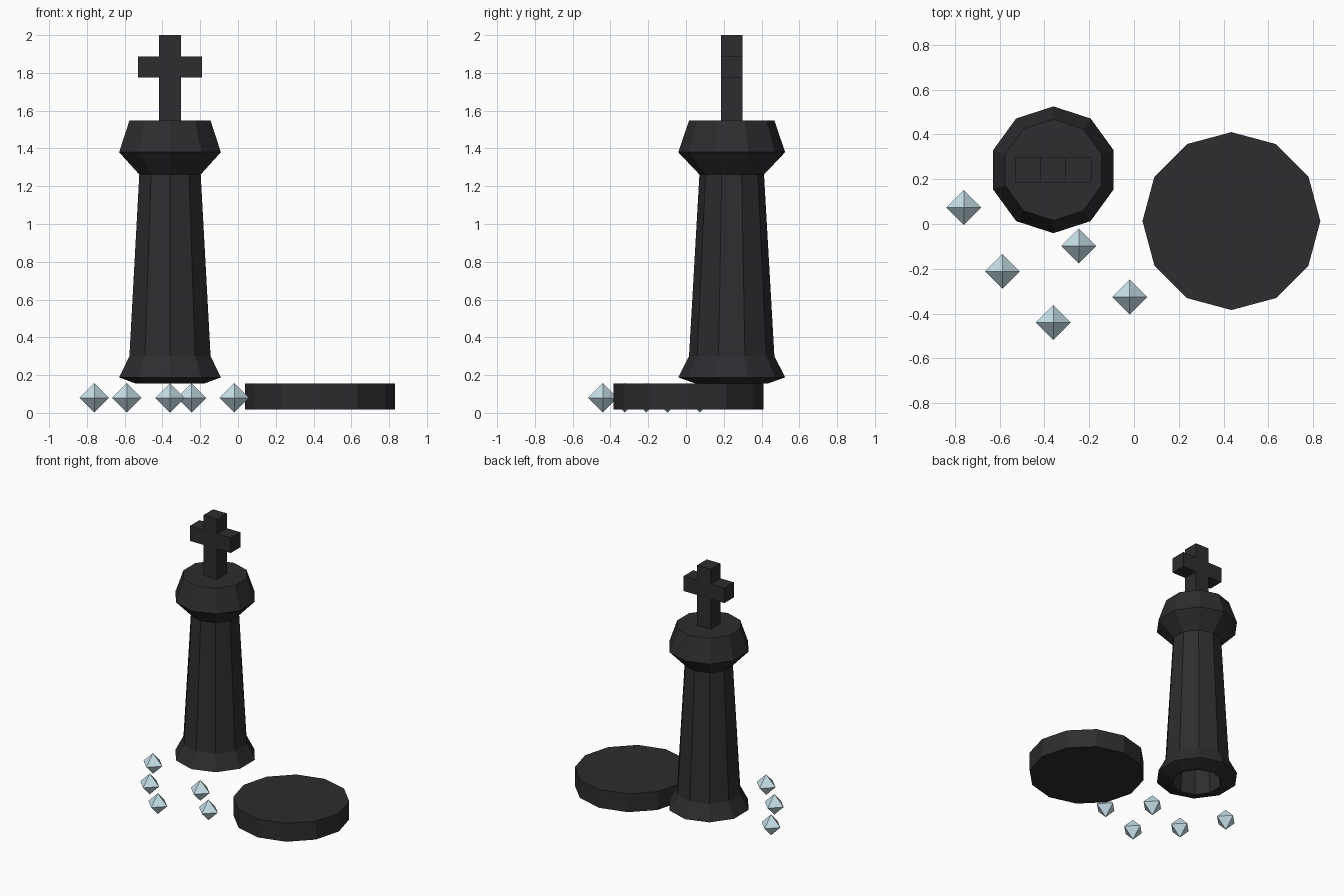
import bpy, bmesh, math
from mathutils import Matrix

if "Cube" in bpy.data.objects:
    bpy.data.objects.remove(bpy.data.objects["Cube"])


def material(name, rgb):
    m = bpy.data.materials.new(name)
    m.diffuse_color = (*rgb, 1)
    m.use_nodes = True
    m.node_tree.nodes["Principled BSDF"].inputs["Base Color"].default_value = m.diffuse_color
    return m


DARK = material("dark", (0.027, 0.025, 0.029))
ICE = material("ice_blue", (0.58, 0.76, 0.83))


def finish(name, bm, mat, loc):
    bmesh.ops.recalc_face_normals(bm, faces=bm.faces[:])
    me = bpy.data.meshes.new(name)
    bm.to_mesh(me)
    bm.free()
    me.materials.append(mat)
    ob = bpy.data.objects.new(name, me)
    ob.location = loc
    bpy.context.collection.objects.link(ob)
    return ob


def lathe(name, profile, sides, phase, mat, loc):
    """Faceted turned solid; both ends of the profile are capped."""
    bm = bmesh.new()
    rings = []
    for r, z in profile:
        rings.append([bm.verts.new((r * math.cos(phase + math.tau * i / sides),
                                    r * math.sin(phase + math.tau * i / sides), z))
                      for i in range(sides)])
    for a, b in zip(rings, rings[1:]):
        for i in range(sides):
            j = (i + 1) % sides
            bm.faces.new((a[i], a[j], b[j], b[i]))
    bm.faces.new(rings[0])
    bm.faces.new(rings[-1])
    return finish(name, bm, mat, loc)


KING = (-0.36, 0.242, 0)

# Hollow ten-sided body: cavity ceiling, cavity wall, foot, shaft, collar, top
lathe("hollow_body",
      [(0.13, 1.15), (0.17, 0.155), (0.19, 0.155), (0.283, 0.188), (0.226, 0.30),
       (0.171, 1.262), (0.283, 1.38), (0.226, 1.547)],
      10, math.pi / 2, DARK, KING)

# Cross finial: a square plus extruded arms, all one solid
bm = bmesh.new()
w = 0.057
xs, zs = 0.17, (1.547, 1.775, 1.888, 2.0)
outline = [(-w, zs[0]), (w, zs[0]), (w, zs[1]), (xs, zs[1]), (xs, zs[2]), (w, zs[2]),
           (w, zs[3]), (-w, zs[3]), (-w, zs[2]), (-xs, zs[2]), (-xs, zs[1]), (-w, zs[1])]
face = bm.faces.new([bm.verts.new((x, -w, z)) for x, z in outline])
ext = bmesh.ops.extrude_face_region(bm, geom=[face], use_keep_orig=True)
bmesh.ops.translate(bm, vec=(0, 2 * w, 0),
                    verts=[v for v in ext["geom"] if isinstance(v, bmesh.types.BMVert)])
finish("cross_finial", bm, DARK, KING)

# Detached twelve-sided base plug
lathe("base_disc", [(0.397, 0.017), (0.397, 0.155)], 12, 0, DARK, (0.435, 0.013, 0))

# Octahedral gems spilled in front
R = 0.078
for n, (x, y) in enumerate([(-0.76, 0.073), (-0.588, -0.211), (-0.36, -0.44),
                            (-0.246, -0.098), (-0.019, -0.325)], 1):
    bm = bmesh.new()
    for s in (1, -1):
        bmesh.ops.create_cone(bm, cap_ends=False, segments=4, radius1=R, radius2=0, depth=R,
                              matrix=Matrix.Diagonal((1, 1, s, 1)) @ Matrix.Translation((0, 0, R / 2)))
    bmesh.ops.remove_doubles(bm, verts=bm.verts[:], dist=1e-4)
    finish(f"gem_{n}", bm, ICE, (x, y, R + 0.002))
